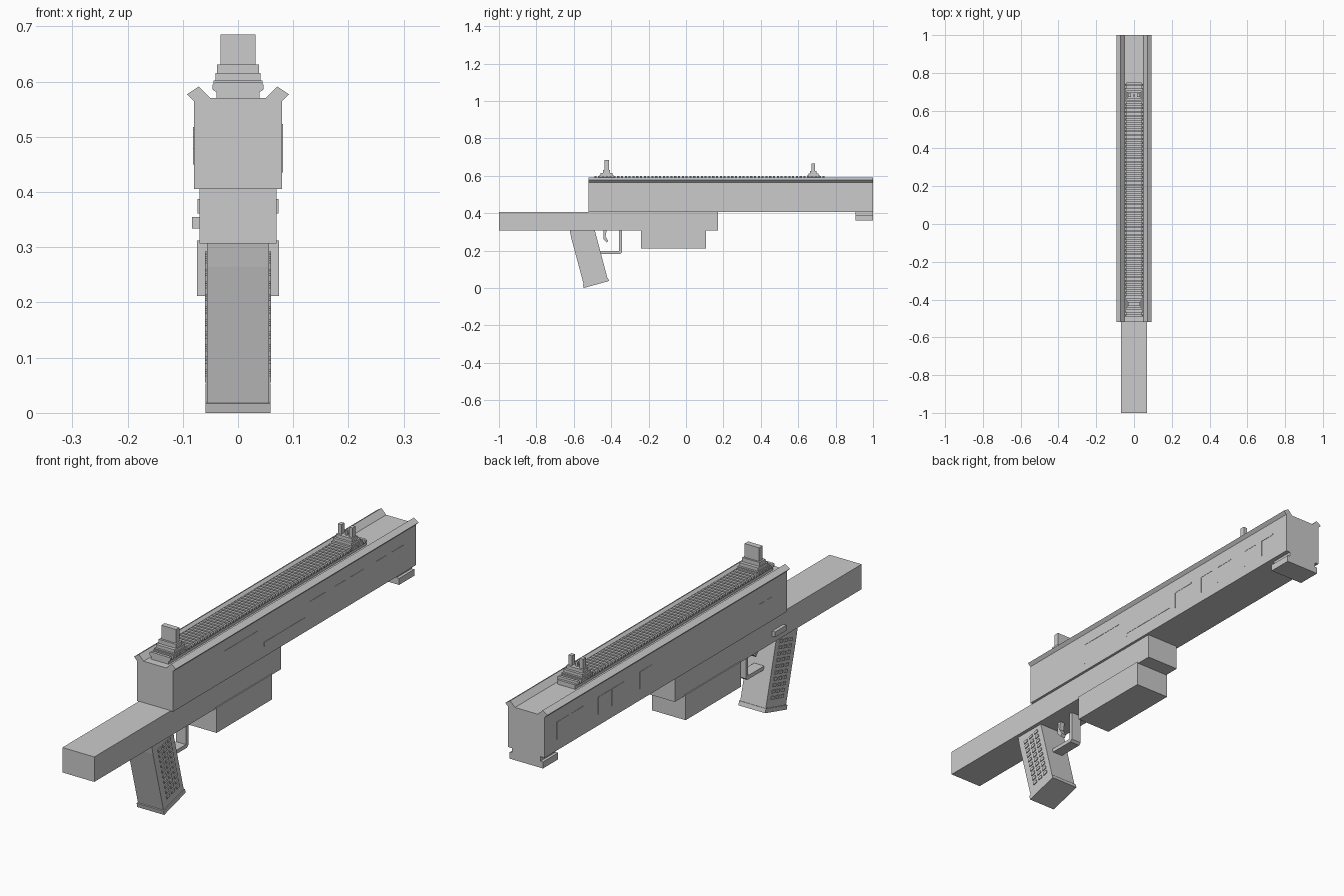
import bpy, bmesh, math
from mathutils import Vector

grey = bpy.data.materials.new("plain_grey")
grey.diffuse_color = (0.6, 0.6, 0.6, 1)


def finish(name, bm):
    bmesh.ops.recalc_face_normals(bm, faces=bm.faces)
    me = bpy.data.meshes.new(name)
    bm.to_mesh(me)
    bm.free()
    me.materials.append(grey)
    ob = bpy.data.objects.new(name, me)
    bpy.context.collection.objects.link(ob)
    return ob


def add_prism(bm, pts, axis, a, b):
    """Extrude a profile: axis 'y' takes (x, z) points, axis 'x' takes (y, z)."""
    def place(p, t):
        return (p[0], t, p[1]) if axis == 'y' else (t, p[0], p[1])
    lo = [bm.verts.new(place(p, a)) for p in pts]
    hi = [bm.verts.new(place(p, b)) for p in pts]
    bm.faces.new(lo)
    bm.faces.new(hi[::-1])
    n = len(pts)
    for i in range(n):
        j = (i + 1) % n
        bm.faces.new((lo[i], hi[i], hi[j], lo[j]))


def add_box(bm, x0, x1, y0, y1, z0, z1):
    add_prism(bm, [(x0, z0), (x1, z0), (x1, z1), (x0, z1)], 'y', y0, y1)


def prism(name, pts, axis, a, b):
    bm = bmesh.new()
    add_prism(bm, pts, axis, a, b)
    return finish(name, bm)


def boxes(name, *dims):
    bm = bmesh.new()
    for d in dims:
        add_box(bm, *d)
    return finish(name, bm)


def mirrored(half):
    return half + [(-x, z) for x, z in reversed(half)]


# Main housing with flared ridges along the top edges
prism("upper_body", mirrored([(0.08, 0.405), (0.08, 0.565), (0.092, 0.577),
                              (0.071, 0.591), (0.05, 0.57)]), 'y', -0.52, 1.0)

# Long rear bar and the box below it
boxes("rear_bar", (-0.07, 0.07, -1.0, 0.17, 0.307, 0.406))
boxes("lower_box", (-0.074, 0.074, -0.24, 0.108, 0.212, 0.312))

# Block under the far end, narrow neck and wider foot
prism("end_block", mirrored([(0.073, 0.361), (0.073, 0.387), (0.062, 0.387),
                             (0.062, 0.406)]), 'y', 0.905, 1.0)

# Toothed rail on top
bm = bmesh.new()
add_box(bm, -0.039, 0.039, -0.49, 0.75, 0.569, 0.588)
count, pitch = 61, 1.24 / 61
for i in range(count):
    y = -0.49 + i * pitch
    add_prism(bm, mirrored([(0.041, 0.582), (0.046, 0.586), (0.046, 0.594),
                            (0.042, 0.598)]), 'y', y, y + pitch * 0.55)
finish("top_rail", bm)

# Rear sight: stepped foot and flat plate
boxes("rear_sight",
      (-0.044, 0.044, -0.464, -0.385, 0.584, 0.602),
      (-0.041, 0.041, -0.456, -0.393, 0.600, 0.615),
      (-0.038, 0.038, -0.443, -0.406, 0.613, 0.631),
      (-0.032, 0.032, -0.435, -0.413, 0.630, 0.685))

# Front sight: stepped foot, two prongs and a centre post
boxes("front_sight",
      (-0.044, 0.044, 0.646, 0.716, 0.584, 0.602),
      (-0.041, 0.041, 0.654, 0.708, 0.600, 0.613),
      (-0.036, 0.036, 0.664, 0.698, 0.612, 0.626),
      (-0.032, -0.017, 0.672, 0.690, 0.625, 0.665),
      (0.017, 0.032, 0.672, 0.690, 0.625, 0.665),
      (-0.005, 0.005, 0.676, 0.686, 0.625, 0.645))

# Slanted grip and its foot plate
prism("grip", [(-0.622, 0.31), (-0.613, 0.265), (-0.545, 0.012),
               (-0.418, 0.045), (-0.488, 0.31)], 'x', -0.056, 0.056)
prism("grip_foot", [(-0.547, 0.0), (-0.412, 0.037), (-0.417, 0.053),
                    (-0.551, 0.017)], 'x', -0.059, 0.059)

# Rows of raised studs on both sides of the grip
down = Vector((0.259, -0.966))
across = Vector((0.966, 0.259))
bm = bmesh.new()
for s in (-1, 1):
    for row in range(10):
        for col in range(3):
            c = (Vector((-0.574, 0.268)) + down * (0.0235 * row)
                 + across * (0.031 * col))
            u, v = across * 0.0095, down * 0.006
            quad = [c - u - v, c + u - v, c + u + v, c - u + v]
            add_prism(bm, [tuple(p) for p in quad], 'x', s * 0.055, s * 0.0595)
finish("grip_studs", bm)

# Trigger guard and trigger
prism("trigger_guard", [(-0.465, 0.182), (-0.352, 0.182), (-0.343, 0.190),
                        (-0.343, 0.31), (-0.358, 0.31), (-0.358, 0.197),
                        (-0.465, 0.197)], 'x', -0.022, 0.022)
prism("trigger", [(-0.440, 0.31), (-0.424, 0.31), (-0.430, 0.275),
                  (-0.416, 0.252), (-0.424, 0.242), (-0.442, 0.262)],
      'x', -0.010, 0.010)

# Switch on the left side
boxes("side_switch", (-0.083, -0.068, -0.51, -0.44, 0.334, 0.355))

# Thin raised trim lines on the housing sides
T = 0.005
bm = bmesh.new()


def line(s, y0, y1, z0, z1):
    add_box(bm, s * 0.079, s * 0.0812, y0, y1, z0, z1)


def corner(s, y, length, z0, z1):
    line(s, y, y + T, z0, z1)
    line(s, *sorted((y, y + length)), z1 - T, z1)


corner(1, -0.20, 0.21, 0.435, 0.523)
corner(1, 0.05, 0.26, 0.446, 0.463)
for y, length in ((0.336, 0.10), (0.49, 0.07), (0.59, 0.08), (0.75, 0.07), (0.85, 0.07)):
    corner(1, y, length, 0.445, 0.515)
for y in (0.92, 0.83, 0.66, 0.575, 0.40):
    corner(-1, y, -0.075, 0.450, 0.518)
for y in (-0.345, -0.395):
    line(-1, y - 0.03, y, 0.478, 0.500)
finish("side_trim", bm)
